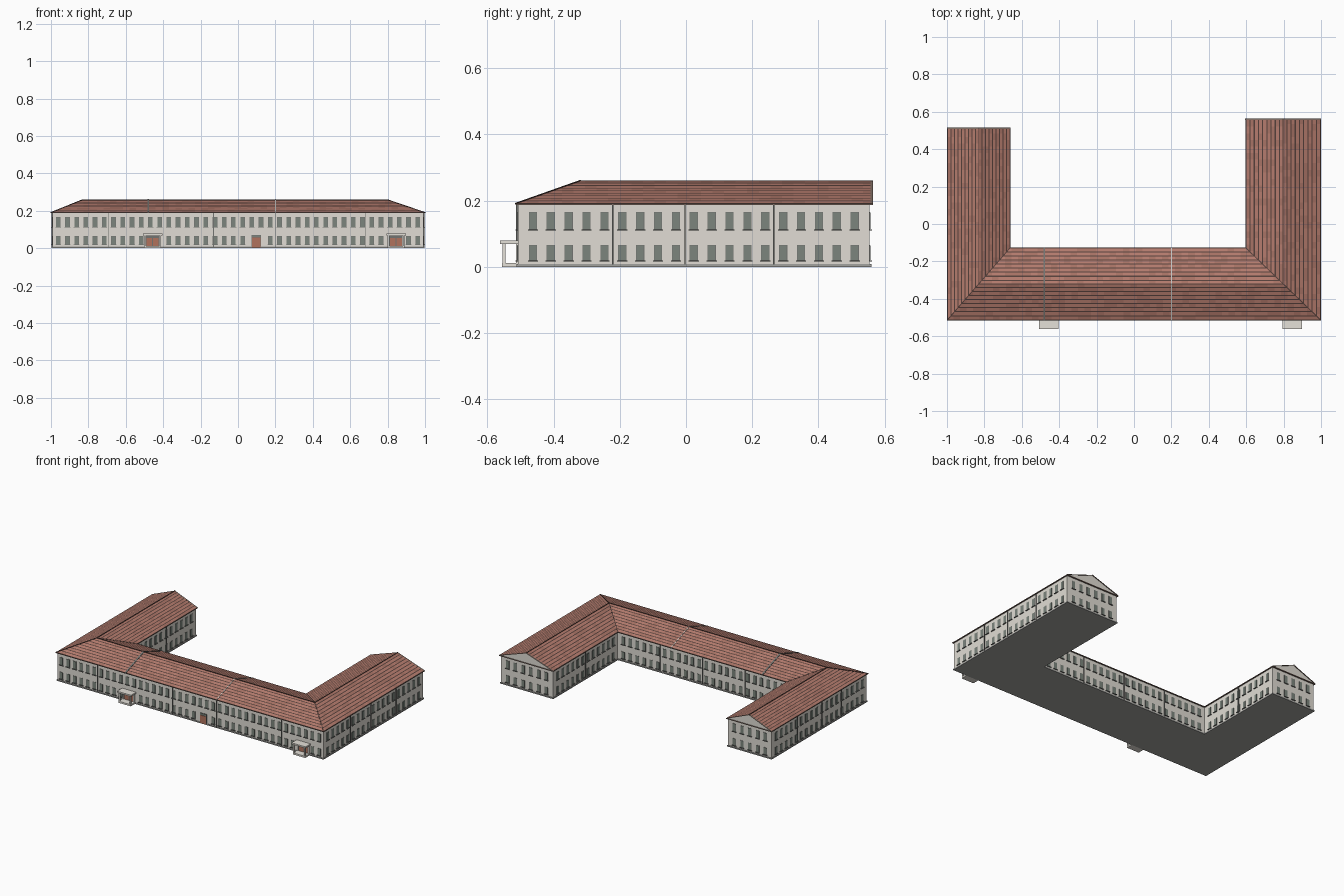
import bpy, bmesh, random
from mathutils import Vector

random.seed(4)
cube = bpy.data.objects.get("Cube")
if cube:
    bpy.data.objects.remove(cube, do_unlink=True)

PALETTE = {
    "wall_plaster": (0.75, 0.72, 0.66),
    "plinth_grey": (0.36, 0.36, 0.345),
    "window_glass": (0.2, 0.235, 0.205),
    "frame_grey": (0.17, 0.175, 0.165),
    "tile_light": (0.46, 0.2, 0.155),
    "tile_mid": (0.39, 0.17, 0.13),
    "tile_dark": (0.09, 0.05, 0.042),
    "eaves_brown": (0.24, 0.17, 0.14),
    "door_red": (0.44, 0.17, 0.11),
    "pale_stone": (0.78, 0.75, 0.69),
}
NAMES = list(PALETTE)
MATS = []
for name, rgb in PALETTE.items():
    m = bpy.data.materials.new(name)
    m.use_nodes = True
    m.diffuse_color = (*rgb, 1)
    m.node_tree.nodes["Principled BSDF"].inputs["Base Color"].default_value = (*rgb, 1)
    MATS.append(m)


def mat(name):
    return NAMES.index(name)


def finish(bm, name):
    """Turn a bmesh into a named object carrying the palette."""
    me = bpy.data.meshes.new(name)
    bm.to_mesh(me)
    bm.free()
    for m in MATS:
        me.materials.append(m)
    ob = bpy.data.objects.new(name, me)
    bpy.context.collection.objects.link(ob)


def prism(name, outline, z0, z1, colour):
    bm = bmesh.new()
    base = bm.faces.new([bm.verts.new((x, y, z0)) for x, y in outline])
    top = bmesh.ops.extrude_face_region(bm, geom=[base], use_keep_orig=True)["geom"]
    for v in top:
        if isinstance(v, bmesh.types.BMVert):
            v.co.z = z1
    bmesh.ops.recalc_face_normals(bm, faces=bm.faces)
    for f in bm.faces:
        f.material_index = mat(colour)
    finish(bm, name)


def box(bm, lo, hi, colour):
    vs = bmesh.ops.create_cube(bm, size=1)["verts"]
    lo, hi = Vector(lo), Vector(hi)
    for v in vs:
        v.co = Vector([min(a, b) + abs(b - a) * (c + 0.5) for a, b, c in zip(lo, hi, v.co)])
    for f in {f for v in vs for f in v.link_faces}:
        f.material_index = mat(colour)


def rod(bm, a, b, width, height, colour):
    """Rectangular bar from a to b."""
    a, b = Vector(a), Vector(b)
    d = b - a
    vs = bmesh.ops.create_cube(bm, size=1)["verts"]
    q = d.to_track_quat("Y", "Z")
    for v in vs:
        v.co = (a + b) / 2 + q @ Vector((v.co.x * width, v.co.y * d.length, v.co.z * height))
    for f in {f for v in vs for f in v.link_faces}:
        f.material_index = mat(colour)


# Footprint corners, counter-clockwise from the front corner at -x
WALLS = [(-.992, -.508), (.992, -.508), (.992, .555), (.603, .555),
         (.603, -.133), (-.668, -.133), (-.668, .505), (-.992, .505)]
EAVES = [(-1, -.515), (1, -.515), (1, .565), (.595, .565),
         (.595, -.125), (-.66, -.125), (-.66, .515), (-1, .515)]
EAVE_Z, RIDGE_Z = 0.191, 0.26

prism("wall_body", WALLS, 0.004, 0.188, "wall_plaster")
prism("eaves_board", EAVES, 0.187, EAVE_Z, "eaves_brown")
grow = [((w[0] + e[0]) / 2, (w[1] + e[1]) / 2) for w, e in zip(WALLS, EAVES)]
prism("plinth", grow, 0, 0.008, "plinth_grey")

# Roof slopes, cut into tile rows and columns
A, B, C, D, E, F, G, H = [Vector((x, y, EAVE_Z)) for x, y in EAVES]
R1, R2 = Vector((-.83, -.32, RIDGE_Z)), Vector((.7975, -.32, RIDGE_Z))
R3, R4 = Vector((.7975, .565, RIDGE_Z)), Vector((-.83, .515, RIDGE_Z))
ROWS, COLUMN, SEAM = 9, 0.035, 0.25


def slope(name, corners, axis):
    bm = bmesh.new()
    bm.faces.new([bm.verts.new(c) for c in corners])

    def cut(co, no):
        bmesh.ops.bisect_plane(bm, geom=bm.verts[:] + bm.edges[:] + bm.faces[:],
                               plane_co=co, plane_no=no)
    step = (RIDGE_Z - EAVE_Z) / ROWS
    for k in range(ROWS):
        for part in (0, SEAM):
            if k + part > 0:
                cut((0, 0, EAVE_Z + (k + part) * step), (0, 0, 1))
    along = Vector((1, 0, 0)) if axis == 0 else Vector((0, 1, 0))
    low, high = min(c[axis] for c in corners), max(c[axis] for c in corners)
    for i in range(1, int((high - low) / COLUMN) + 1):
        cut(along * (low + i * COLUMN), along)
    for f in bm.faces:
        f.normal_update()
        if f.normal.z < 0:
            f.normal_flip()
        row = (f.calc_center_median().z - EAVE_Z) / step
        tile = "tile_light" if random.random() < 0.65 else "tile_mid"
        f.material_index = mat("tile_dark" if row % 1 < SEAM else tile)
    finish(bm, name)


slope("roof_front", (A, B, R2, R1), 0)
slope("roof_back", (E, F, R1, R2), 0)
slope("roof_left_outer", (B, C, R3, R2), 1)
slope("roof_left_inner", (D, E, R2, R3), 1)
slope("roof_right_outer", (H, A, R1, R4), 1)
slope("roof_right_inner", (F, G, R4, R1), 1)

# Ridge, hip, valley and gable edge trims
bm = bmesh.new()
for a, b in ((R1, R2), (R2, R3), (R1, R4), (A, R1), (B, R2), (E, R2), (F, R1)):
    rod(bm, a, b, 0.005, 0.003, "tile_dark")
for eave, ridge in ((C, R3), (D, R3), (G, R4), (H, R4)):
    back = Vector((0, -0.004, -0.0015))
    rod(bm, eave + back, ridge + back, 0.008, 0.003, "eaves_brown")
finish(bm, "roof_trim")

# Gable walls under the roof ends
for name, a, b, top in (("gable_left", C, D, R3), ("gable_right", G, H, R4)):
    bm = bmesh.new()
    f = bm.faces.new([bm.verts.new(p + Vector((0, -0.005, -0.001))) for p in (a, b, top)])
    f.normal_update()
    if f.normal.y < 0:
        f.normal_flip()
    f.material_index = mat("wall_plaster")
    finish(bm, name)

# Expansion joints across the central roof
bm = bmesh.new()
for x, width, colour in ((-.48, .010, "frame_grey"), (.2, .004, "pale_stone")):
    top = Vector((x, R1.y, RIDGE_Z + 0.001))
    for y in (A.y, E.y):
        rod(bm, (x, y, EAVE_Z + 0.001), top, width, 0.003, colour)
finish(bm, "roof_joints")

# Windows, sills and downpipes wall by wall
PORCHES = (-.457, .845)
DOOR_X = .098


def facade(name, a, b, count, pitch, pipes):
    a, b = Vector((*a, 0)), Vector((*b, 0))
    u = (b - a).normalized()
    n = Vector((u.y, -u.x, 0))
    bm = bmesh.new()

    def plate(mid, half, z0, z1, depth, colour, sink=0.001):
        box(bm, mid - u * half - n * sink + Vector((0, 0, z0)),
            mid + u * half + n * depth + Vector((0, 0, z1)), colour)
    for i in range(count):
        mid = (a + b) / 2 + u * (i - (count - 1) / 2) * pitch
        for z0, z1 in ((.018, .066), (.112, .166)):
            if name == "front" and z0 < .1 and (
                    min(abs(mid.x - p) for p in PORCHES) < .06 or abs(mid.x - DOOR_X) < .037):
                continue
            plate(mid, .0125, z0, z1, .0015, "frame_grey")
            plate(mid, .0108, z0 + .002, z1 - .002, .0022, "window_glass")
            plate(mid, .0155, z0 - .002, z0 + .001, .007, "frame_grey")
    for t in pipes:
        plate(a.lerp(b, t), .0018, .006, .187, .005, "frame_grey")
    finish(bm, name + "_windows")


SPEC = (("front", 40, .0493, (.152, .434, .6, .843)),
        ("left_side", 19, .054, (.27, .475, .727)),
        ("left_end", 6, .058, ()),
        ("left_court", 12, .054, (.5,)),
        ("back_court", 24, .0515, (.25, .5, .75)),
        ("right_court", 11, .054, (.5,)),
        ("right_end", 5, .058, ()),
        ("right_side", 18, .054, (.27, .525, .73)))
for i, (name, count, pitch, pipes) in enumerate(SPEC):
    facade(name, WALLS[i], WALLS[(i + 1) % len(WALLS)], count, pitch, pipes)

# Entrance porches: step, posts, canopy and double door
FRONT = WALLS[0][1]
for name, x in zip(("right_porch", "left_porch"), PORCHES):
    bm = bmesh.new()
    box(bm, (x - .046, -.556, 0), (x + .046, FRONT, .011), "pale_stone")
    box(bm, (x - .052, -.562, .069), (x + .052, FRONT, .079), "pale_stone")
    for s in (-1, 1):
        box(bm, (x + s * .036, -.555, .01), (x + s * .045, -.546, .07), "pale_stone")
        box(bm, (x + s * .038, FRONT - .006, .01), (x + s * .045, FRONT, .07), "pale_stone")
        box(bm, (x + s * .002, FRONT - .003, .011), (x + s * .032, FRONT, .054), "door_red")
    box(bm, (x - .035, FRONT - .002, .011), (x + .035, FRONT, .066), "frame_grey")
    finish(bm, name)

# Central door
bm = bmesh.new()
box(bm, (DOOR_X - .025, FRONT - .003, .004), (DOOR_X + .025, FRONT, .071), "frame_grey")
box(bm, (DOOR_X - .022, FRONT - .005, .004), (DOOR_X + .022, FRONT, .056), "door_red")
box(bm, (DOOR_X - .022, FRONT - .005, .059), (DOOR_X + .022, FRONT, .069), "window_glass")
finish(bm, "central_door")
